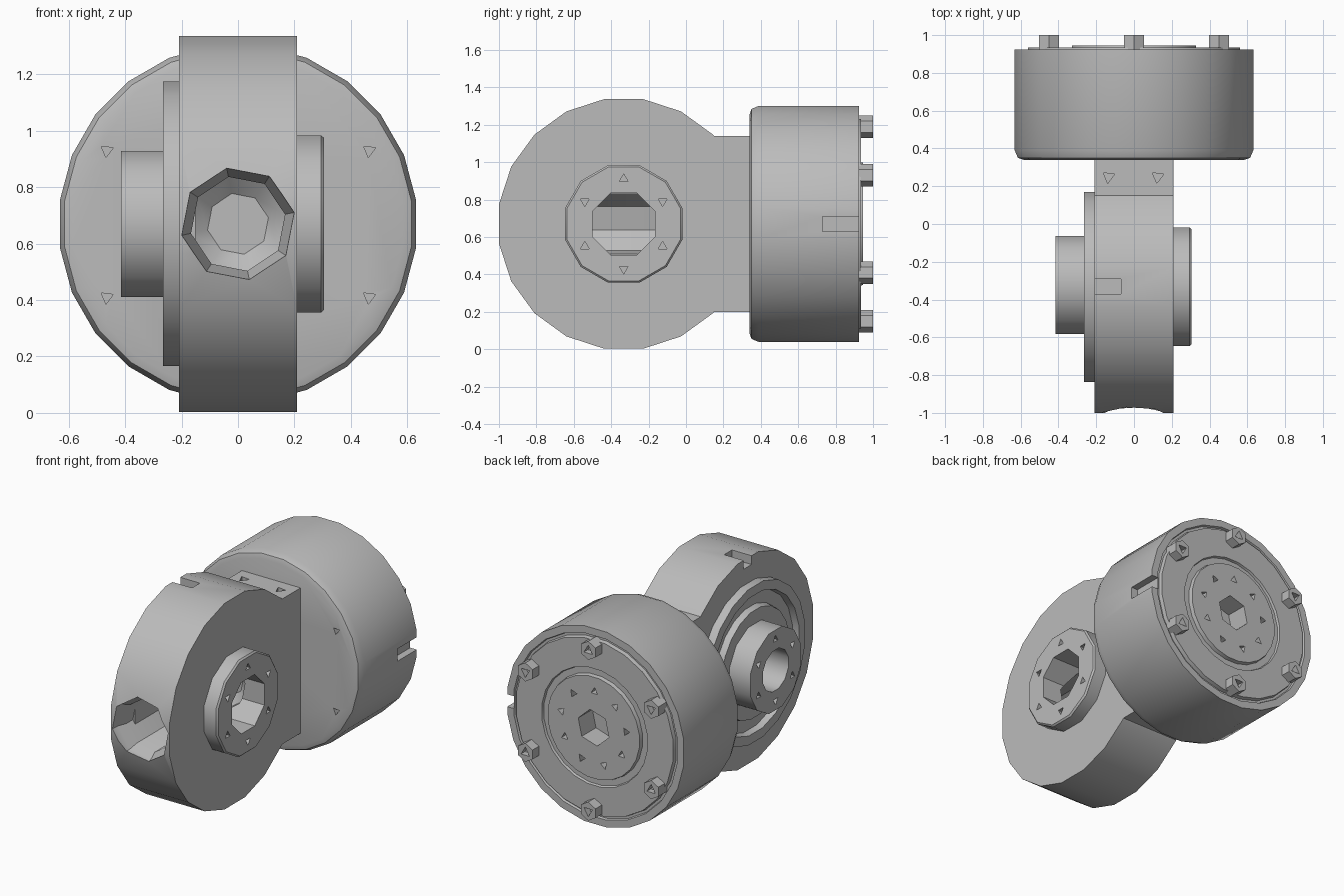
import bpy, bmesh
from math import sin, cos, pi, radians
from mathutils import Vector

cube = bpy.data.objects.get("Cube")
if cube:
    bpy.data.objects.remove(cube, do_unlink=True)

grey = bpy.data.materials.new("machined_grey")
grey.use_nodes = True
colour = (0.5, 0.5, 0.5, 1)
grey.diffuse_color = colour
grey.node_tree.nodes["Principled BSDF"].inputs["Base Color"].default_value = colour

MID = 0.67            # height of both axes
WHEEL_Y = -0.333      # centre of the wheel housing


def finish(name, bm):
    bmesh.ops.recalc_face_normals(bm, faces=bm.faces)
    mesh = bpy.data.meshes.new(name)
    bm.to_mesh(mesh)
    bm.free()
    mesh.materials.append(grey)
    ob = bpy.data.objects.new(name, mesh)
    bpy.context.scene.collection.objects.link(ob)
    return ob


def lathe(name, profile, axis, centre, n, phase=0.0):
    """Closed solid from (radius, position along axis) points."""
    bm = bmesh.new()
    rings = []
    for r, h in profile:
        ring = []
        for i in range(n):
            a = phase + 2 * pi * i / n
            u, v = r * cos(a), r * sin(a)
            p = {"x": (h, u, v), "y": (u, h, v), "z": (u, v, h)}[axis]
            ring.append(bm.verts.new(Vector(p) + Vector(centre)))
        rings.append(ring)
    for lo, hi in zip(rings, rings[1:]):
        for i in range(n):
            j = (i + 1) % n
            bm.faces.new((lo[i], lo[j], hi[j], hi[i]))
    bm.faces.new(rings[0])
    bm.faces.new(rings[-1])
    return finish(name, bm)


def box(name, low, high):
    bm = bmesh.new()
    bmesh.ops.create_cube(bm, size=1)
    for v in bm.verts:
        v.co = Vector([(a + b) / 2 + c * (b - a) for a, b, c in zip(low, high, v.co)])
    return finish(name, bm)


def combine(ob, tool, operation="DIFFERENCE"):
    mod = ob.modifiers.new("cut", "BOOLEAN")
    mod.operation, mod.object, mod.solver = operation, tool, "EXACT"
    bpy.context.view_layer.update()
    mesh = bpy.data.meshes.new_from_object(ob.evaluated_get(bpy.context.evaluated_depsgraph_get()))
    ob.modifiers.clear()
    ob.data = mesh
    bpy.data.objects.remove(tool, do_unlink=True)


def hole(ob, axis, centre, size=0.027, depth=0.05, phase=0.4):
    combine(ob, lathe("drill", [(size, -depth), (size, depth)], axis, centre, 3, phase))


def around(count, radius, start=0.0):
    for i in range(count):
        a = start + 2 * pi * i / count
        yield radius * cos(a), radius * sin(a), a


# Wheel housing with its neck
body = lathe("wheel_housing", [(0.675, -0.21), (0.675, 0.21)], "x",
             (0, WHEEL_Y, MID), 20, pi / 20)
combine(body, box("neck", (-0.21, 0, 0.2), (0.21, 0.36, 1.14)), "UNION")

# Front cable channel, side bore and top notch
channel = [(0.21, -1.1), (0.2, -0.95), (0.17, -0.9), (0.17, -0.15), (0.11, -0.1)]
combine(body, lathe("channel", channel, "y", (0, 0, MID), 8, 0.2))
bore = [(0.18, 0), (0.18, 0.4)]
combine(body, lathe("bore", bore, "x", (0, WHEEL_Y, MID), 8, pi / 8))
combine(body, box("notch", (-0.3, -0.37, 1.28), (-0.07, -0.29, 1.4)))
for x in (-0.135, 0.125):
    hole(body, "z", (x, 0.25, 1.14), 0.035)

# Left hub, open to the channel
left_hub = lathe("left_hub", [(0.325, 0.19), (0.325, 0.295), (0.315, 0.305)], "x",
                 (0, WHEEL_Y, MID), 12, pi / 12)
combine(left_hub, lathe("bore", [(0.18, 0.1), (0.18, 0.4)], "x", (0, WHEEL_Y, MID), 8, pi / 8))
for u, v, a in around(6, 0.24, pi / 6):
    hole(left_hub, "x", (0.305, WHEEL_Y + u, MID + v), phase=a)

# Right grooved flange and longer hub
flange = [(0.51, -0.15), (0.51, -0.265), (0.45, -0.265), (0.44, -0.225),
          (0.36, -0.225), (0.35, -0.265)]
right_flange = lathe("right_flange", flange, "x", (0, WHEEL_Y, MID), 20, pi / 20)
combine(right_flange, lathe("bore", [(0.2, -0.1), (0.2, -0.4)], "x", (0, WHEEL_Y, MID), 12))
hub = [(0.268, -0.2), (0.268, -0.415), (0.135, -0.415), (0.135, -0.225)]
right_hub = lathe("right_hub", hub, "x", (0, WHEEL_Y + 0.01, MID), 12, pi / 12)
for u, v, a in around(6, 0.2, pi / 6):
    hole(right_hub, "x", (-0.415, WHEEL_Y + 0.01 + u, MID + v), phase=a)

# Rear drum with rounded front edge, grooves and central socket
drum_profile = [(0.59, 0.34), (0.62, 0.35), (0.637, 0.39), (0.637, 0.925), (0.59, 0.925),
                (0.585, 0.91), (0.57, 0.91), (0.565, 0.935), (0.38, 0.935), (0.375, 0.92),
                (0.335, 0.92), (0.33, 0.945)]
drum = lathe("rear_drum", drum_profile, "y", (0, 0, MID), 24, pi / 24)
combine(drum, lathe("socket", [(0.115, 0.8), (0.115, 1)], "y", (0, 0, MID), 6, 0.3))
combine(drum, box("slot", (0.585, 0.73, 0.63), (0.7, 0.96, 0.71)))
for u, v, a in around(9, 0.235, 0.2):
    hole(drum, "y", (u, 0.945, MID + v), phase=a)
for x in (-0.465, 0.465):
    for z in (-0.26, 0.26):
        hole(drum, "y", (x, 0.34, MID + z), 0.025)

# Ring of socket bolts on the back
bolts = []
for i, (u, v, a) in enumerate(around(6, 0.52, pi / 6)):
    bolt = lathe(f"drum_bolt_{i + 1}", [(0.06, 0.9), (0.06, 1.0)], "y", (u, 0, MID + v), 6, a)
    hole(bolt, "y", (u, 1.0, MID + v), 0.035, 0.04, a)
    bolts.append(bolt)

# Smooth round walls, crisp edges
bpy.ops.object.select_all(action="DESELECT")
for ob in [body, left_hub, right_flange, right_hub, drum]:
    ob.select_set(True)
bpy.context.view_layer.objects.active = body
bpy.ops.object.shade_smooth_by_angle(angle=radians(35))
